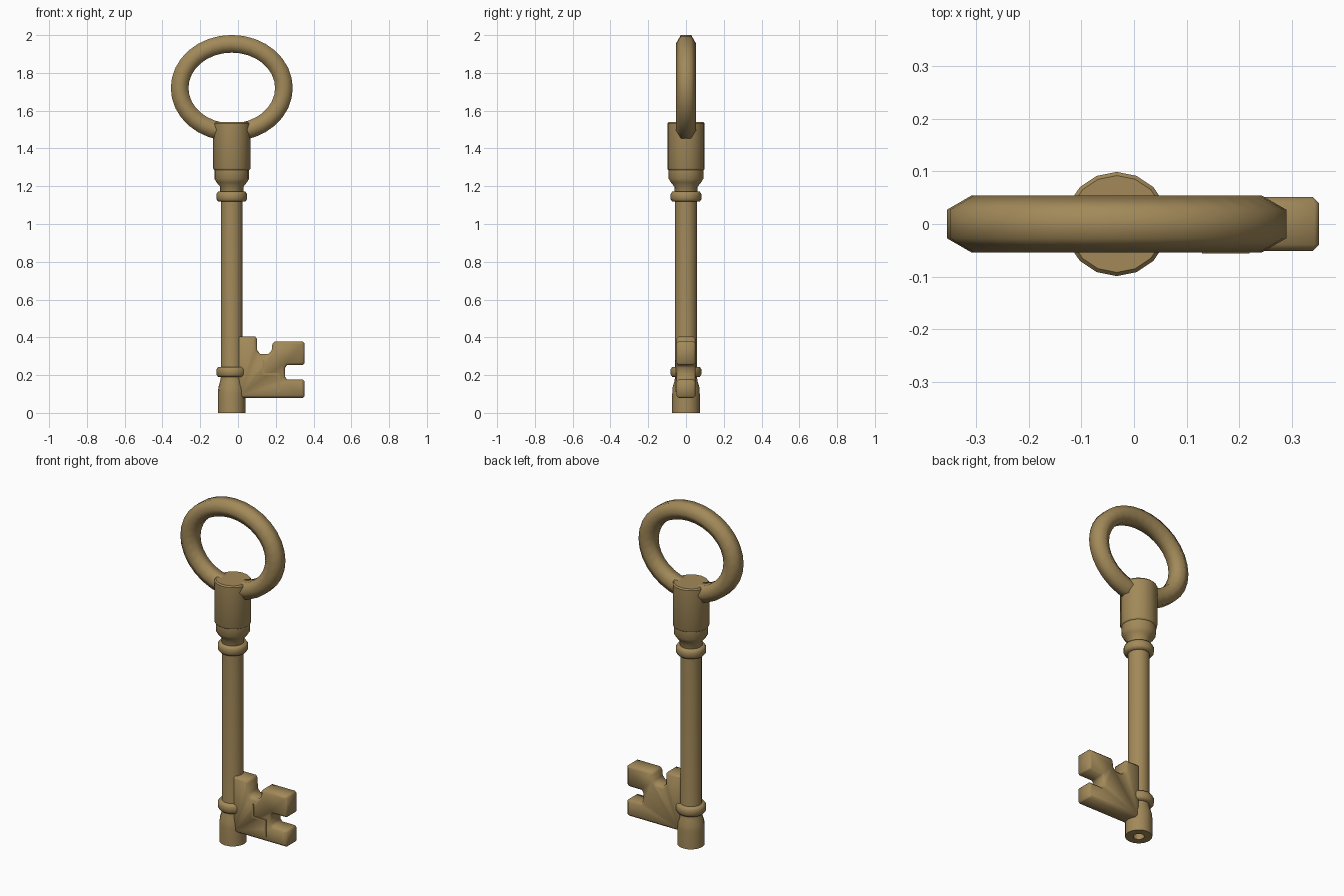
import bpy, bmesh, math

if "Cube" in bpy.data.objects:
    bpy.data.objects.remove(bpy.data.objects["Cube"])

CX = -0.033  # axis of the shaft
brass = bpy.data.materials.new("old_brass")
brass.diffuse_color = (0.36, 0.25, 0.10, 1)
brass.use_nodes = True
brass.node_tree.nodes["Principled BSDF"].inputs["Base Color"].default_value = brass.diffuse_color


def finish(name, bm, angle):
    bmesh.ops.remove_doubles(bm, verts=bm.verts, dist=1e-5)
    bmesh.ops.recalc_face_normals(bm, faces=bm.faces)
    me = bpy.data.meshes.new(name)
    bm.to_mesh(me)
    bm.free()
    me.materials.append(brass)
    ob = bpy.data.objects.new(name, me)
    bpy.context.collection.objects.link(ob)
    bpy.ops.object.select_all(action='DESELECT')
    ob.select_set(True)
    bpy.context.view_layer.objects.active = ob
    bpy.ops.object.shade_smooth_by_angle(angle=math.radians(angle))
    return ob


def lathe(name, profile, sides=16, angle=40):
    """Turn a (radius, z) profile around the shaft axis."""
    bm = bmesh.new()
    vs = [bm.verts.new((CX + r, 0, z)) for r, z in profile]
    es = [bm.edges.new(p) for p in zip(vs, vs[1:])]
    bmesh.ops.spin(bm, geom=vs + es, cent=(CX, 0, 0), axis=(0, 0, 1),
                   angle=math.tau, steps=sides, use_duplicate=False)
    return finish(name, bm, angle)


def prism(name, outline, y0, y1, bevel=0):
    """Extrude an (x, z) outline from y0 to y1."""
    bm = bmesh.new()
    f = bm.faces.new([bm.verts.new((x, y0, z)) for x, z in outline])
    ext = bmesh.ops.extrude_face_region(bm, geom=[f])
    for v in ext["geom"]:
        if isinstance(v, bmesh.types.BMVert):
            v.co.y = y1
    if bevel:
        rims = [e for e in bm.edges if abs(e.verts[0].co.y - e.verts[1].co.y) < 1e-6]
        bmesh.ops.bevel(bm, geom=rims, offset=bevel, segments=1,
                        affect='EDGES', profile=0.5)
    return finish(name, bm, 50)


# oval bow with a six-sided tube
bm = bmesh.new()
N, M = 32, 6
loops = []
for i in range(N):
    a = math.tau * i / N
    loop = []
    for j in range(M):
        b = math.tau * (j + 0.5) / M
        off, y = 0.054 * math.cos(b), 0.054 * math.sin(b)
        loop.append(bm.verts.new((CX + (0.276 + off) * math.cos(a), y,
                                  1.72 + (0.234 + off) * math.sin(a))))
    loops.append(loop)
for i in range(N):
    p, q = loops[i], loops[(i + 1) % N]
    for j in range(M):
        k = (j + 1) % M
        bm.faces.new((p[j], q[j], q[k], p[k]))
finish("bow_ring", bm, 65)

# socket holding the bow, with its tapered neck
lathe("bow_socket", [(0, 1.54), (0.092, 1.54), (0.099, 1.532), (0.099, 1.295),
                     (0.096, 1.288), (0.092, 1.285), (0.092, 1.24), (0.08, 1.22),
                     (0.062, 1.198), (0.06, 1.15), (0, 1.15)])

# shaft with flared tip and a blind hole in the end
lathe("shaft", [(0, 1.16), (0.058, 1.16), (0.058, 0.19), (0.062, 0.165), (0.071, 0.135),
                (0.073, 0.1), (0.073, 0), (0.03, 0), (0.03, 0.12), (0, 0.12)])

# two rounded bands
for name, z in (("upper_band", 1.145), ("lower_band", 0.217)):
    lathe(name, [(0.05, z - 0.027), (0.072, z - 0.027), (0.081, z - 0.014), (0.081, z + 0.014),
                 (0.072, z + 0.027), (0.05, z + 0.027), (0.05, z - 0.027)], angle=65)

# toothed bit
prism("bit", [(0.0, 0.08), (0.343, 0.08), (0.352, 0.088), (0.352, 0.168), (0.343, 0.177),
              (0.26, 0.177), (0.25, 0.19), (0.25, 0.24), (0.26, 0.253), (0.343, 0.253),
              (0.352, 0.262), (0.352, 0.37), (0.343, 0.379), (0.195, 0.379), (0.182, 0.366),
              (0.178, 0.33), (0.16, 0.312), (0.118, 0.312), (0.102, 0.33), (0.1, 0.393),
              (0.09, 0.405), (0.0, 0.405)], -0.051, 0.051, 0.012)

# thin stepped ridge on the front of the bit
prism("bit_ridge", [(0.129, 0.28), (0.129, 0.2), (0.21, 0.2), (0.21, 0.11), (0.22, 0.11),
                    (0.22, 0.21), (0.139, 0.21), (0.139, 0.28)], -0.056, -0.04)
